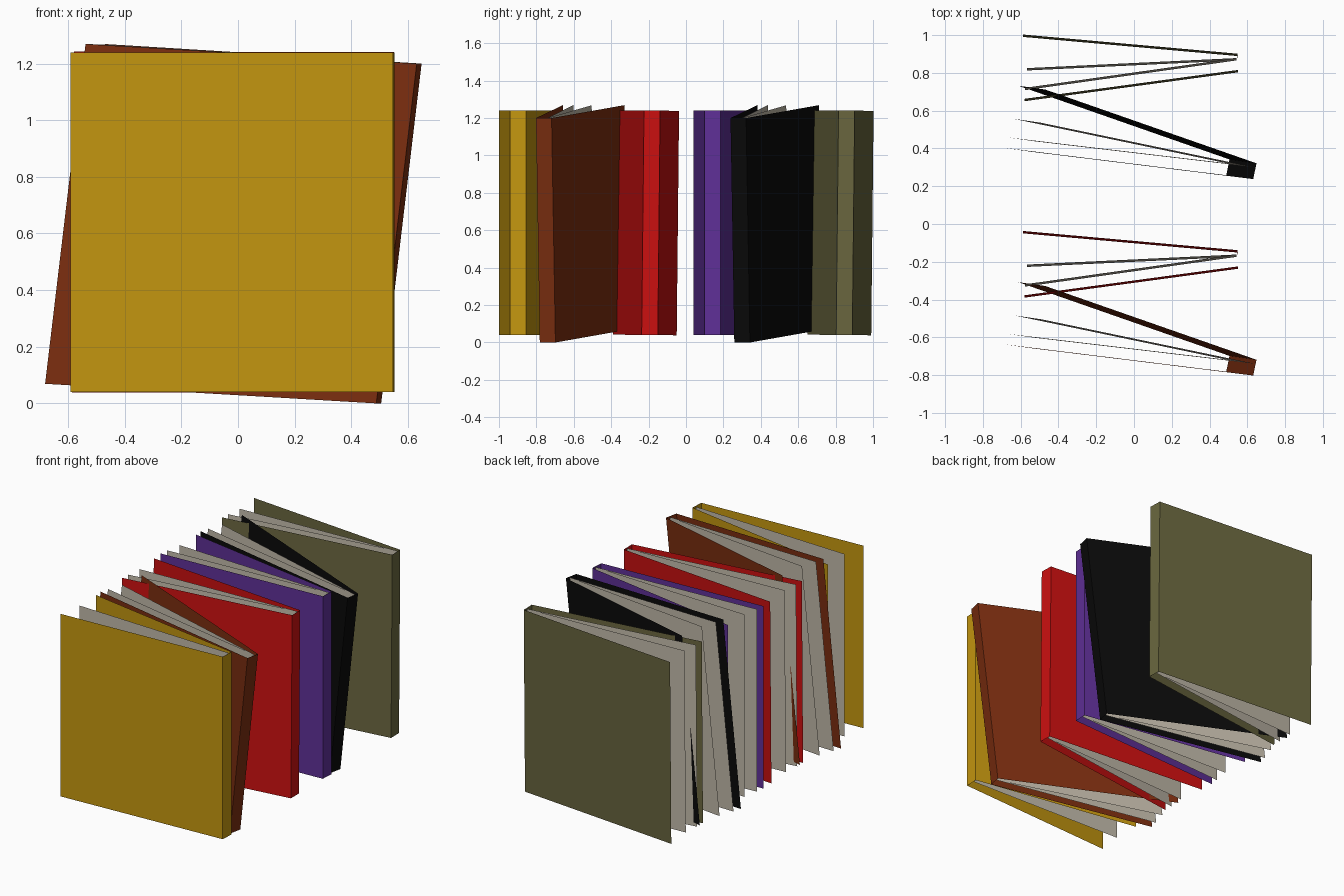
import bpy, math
from mathutils import Matrix, Vector

cube = bpy.data.objects.get("Cube")
if cube:
    bpy.data.objects.remove(cube, do_unlink=True)


def material(name, rgb):
    m = bpy.data.materials.new(name)
    m.use_nodes = True
    m.diffuse_color = (*rgb, 1)
    bsdf = m.node_tree.nodes["Principled BSDF"]
    bsdf.inputs["Base Color"].default_value = (*rgb, 1)
    bsdf.inputs["Roughness"].default_value = 0.8
    return m


HEIGHT, WIDTH, HALF_SPINE = 1.2, 1.14, 0.043
OPENING = math.radians(6.4)
paper = material("paper grey", (0.55, 0.50, 0.41))


def sheet(name, path, mat, matrix):
    """Upright folded sheet: a plan path raised to the book height."""
    n = len(path)
    verts = [(x, y, z) for z in (0, HEIGHT) for x, y in path]
    faces = [(i, i + 1, n + i + 1, n + i) for i in range(n - 1)]
    mesh = bpy.data.meshes.new(name)
    mesh.from_pydata([matrix @ Vector(v) for v in verts], [], faces)
    mesh.materials.append(mat)
    obj = bpy.data.objects.new(name, mesh)
    bpy.context.collection.objects.link(obj)


def book(colour, rgb, matrix, page_ends):
    # cover: front board, spine and back board in one strip
    far_x = -WIDTH * math.cos(OPENING)
    far_y = HALF_SPINE + WIDTH * math.sin(OPENING)
    cover = [(far_x, -far_y), (0, -HALF_SPINE), (0, HALF_SPINE), (far_x, far_y)]
    sheet(colour + "_book_cover", cover, material(colour + " cover", rgb), matrix)
    # loose pages fanning from the spine
    for i, end in enumerate(page_ends):
        sheet(f"{colour}_book_page_{i + 1}", [end, (-0.008, 0.02)], paper, matrix)


def upright(x, y, yaw, lean=0):
    return (Matrix.Translation((x, y, 0.04))
            @ Matrix.Rotation(math.radians(lean), 4, "X")
            @ Matrix.Rotation(math.radians(yaw), 4, "Z"))


def slanted(x, y):
    # skewed axes of a book leaning sideways
    return Matrix(((1.01, 0.20, 0.119, x),
                   (-0.236, 0.97, -0.017, y),
                   (-0.061, 0, 1.0, 0),
                   (0, 0, 0, 1)))


pages = [(-1.13, -0.112), (-1.118, -0.008)]
STEP = 1.04  # distance between the two groups of three

# front group
book("yellow", (0.56, 0.31, 0.005), upright(0.55, -0.898, -3.4), pages[1:])
book("brown", (0.20, 0.027, 0.005), slanted(0.497, -0.74), pages)
book("red", (0.60, 0.005, 0.005), upright(0.55, -0.194, 1.3, -0.6), pages)

# back group
book("purple", (0.115, 0.029, 0.31), upright(0.55, -0.898 + STEP, -3.4), pages)
book("black", (0.003, 0.003, 0.003), slanted(0.497, -0.74 + STEP), pages)
book("olive", (0.145, 0.135, 0.05), upright(0.55, -0.194 + STEP, 1.3, -0.6), pages)
